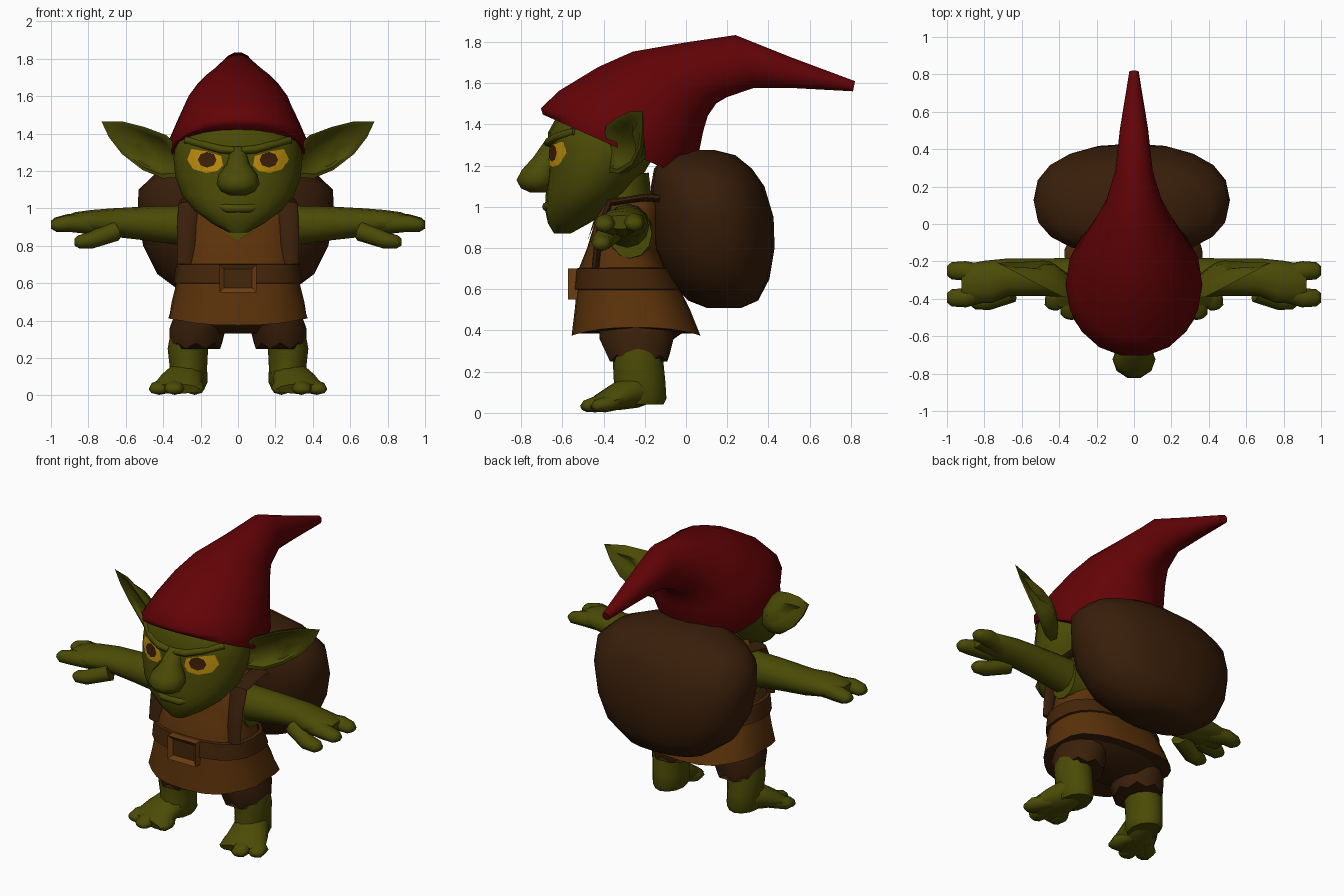
import bpy, bmesh, math
from mathutils import Vector
from mathutils.bvhtree import BVHTree

if "Cube" in bpy.data.objects:
    bpy.data.objects.remove(bpy.data.objects["Cube"])


def mat(name, r, g, b):
    m = bpy.data.materials.new(name)
    m.diffuse_color = (r, g, b, 1)
    m.use_nodes = True
    m.node_tree.nodes["Principled BSDF"].inputs["Base Color"].default_value = m.diffuse_color
    return m


SKIN = mat("olive skin", .07, .07, .002)
RED = mat("red felt", .125, .001, .002)
TUNIC = mat("brown tunic", .105, .032, .003)
DARK = mat("dark brown cloth", .042, .014, .003)
SACK = mat("sack brown", .040, .013, .003)
BELT = mat("belt leather", .060, .019, .003)
BUCKLE = mat("buckle", .15, .048, .006)
YELLOW = mat("eye yellow", .52, .27, .004)
PUPIL = mat("pupil brown", .05, .014, .003)


def finish(name, bm, material, mirror=False, angle=45, closed=True):
    if closed:
        bmesh.ops.recalc_face_normals(bm, faces=bm.faces)
    me = bpy.data.meshes.new(name)
    bm.to_mesh(me)
    bm.free()
    me.materials.append(material)
    ob = bpy.data.objects.new(name, me)
    bpy.context.collection.objects.link(ob)
    bpy.ops.object.select_all(action='DESELECT')
    bpy.context.view_layer.objects.active = ob
    ob.select_set(True)
    bpy.ops.object.shade_smooth_by_angle(angle=math.radians(angle))
    if mirror:
        ob.modifiers.new("mirror", 'MIRROR').use_mirror_merge = False
    return ob


def ellipse(c, u, v, n=16, p=2.0):
    """Superellipse ring around c with half axes u and v."""
    pts = []
    for i in range(n):
        a = 2 * math.pi * i / n
        ca, sa = math.cos(a), math.sin(a)
        pts.append(Vector(c) + Vector(u) * math.copysign(abs(ca) ** (2 / p), ca)
                   + Vector(v) * math.copysign(abs(sa) ** (2 / p), sa))
    return pts


def level(z, y0, y1, w, x=0, n=16, p=2.0):
    """Horizontal ring from y0 (front) to y1 (back), half width w."""
    return ellipse((x, (y0 + y1) / 2, z), (w, 0, 0), (0, (y1 - y0) / 2, 0), n, p)


def loft(name, rings, material, caps=(True, True), **kw):
    bm = bmesh.new()
    vs = [[bm.verts.new(q) for q in r] for r in rings]
    n = len(vs[0])
    for a, b in zip(vs, vs[1:]):
        for i in range(n):
            bm.faces.new((a[i], a[(i + 1) % n], b[(i + 1) % n], b[i]))
    for ring, cap in ((vs[0], caps[0]), (vs[-1], caps[1])):
        if cap:
            bm.faces.new(ring)
    return finish(name, bm, material, **kw)


def tube(name, path, material, n=8, **kw):
    """Tube along (x, y, z, half width, half height) points."""
    rings, pts = [], [Vector(q[:3]) for q in path]
    for i, q in enumerate(path):
        t = (pts[min(i + 1, len(pts) - 1)] - pts[max(i - 1, 0)]).normalized()
        ref = Vector((0, 0, 1)) if abs(t.z) < .8 else Vector((0, math.copysign(1, t.z), 0))
        side = t.cross(ref).normalized()
        rings.append(ellipse(pts[i], side * q[3], side.cross(t) * q[4], n))
    return loft(name, rings, material, **kw)


def plate(name, outline, target, gap, material, mirror=False):
    """Thin plate of (x, z) points laid on the front of a target."""
    me = target.data
    tree = BVHTree.FromPolygons([v.co for v in me.vertices], [p.vertices for p in me.polygons])
    cx = sum(q[0] for q in outline) / len(outline)
    cz = sum(q[1] for q in outline) / len(outline)
    bm = bmesh.new()

    def lay(x, z):
        hit = tree.ray_cast(Vector((x, -3, z)), Vector((0, 1, 0)))[0]
        return bm.verts.new((x, (hit.y if hit else -.5) - gap, z))
    rings = [[lay(cx + (x - cx) * k, cz + (z - cz) * k) for x, z in outline] for k in (1, .66, .33)]
    mid, n = lay(cx, cz), len(outline)
    for i in range(n):
        j = (i + 1) % n
        for a, b in zip(rings, rings[1:]):
            bm.faces.new((a[i], a[j], b[j], b[i]))
        bm.faces.new((rings[2][i], rings[2][j], mid))
    bmesh.ops.recalc_face_normals(bm, faces=bm.faces)
    if sum(f.normal.y for f in bm.faces) > 0:
        bmesh.ops.reverse_faces(bm, faces=bm.faces)
    return finish(name, bm, material, mirror, closed=False)


# Head, nose, brows, lip and neck
head = loft("head", [level(*r, n=20, p=2.15) for r in (
    (.87, -.64, -.56, .05), (.92, -.67, -.47, .14), (.99, -.685, -.36, .235),
    (1.07, -.68, -.27, .30), (1.17, -.67, -.2, .335), (1.27, -.665, -.14, .345),
    (1.36, -.67, -.12, .33), (1.45, -.62, -.14, .27))], SKIN)
loft("nose", [level(*r, n=10) for r in (
    (1.33, -.68, -.6, .035), (1.24, -.745, -.6, .06), (1.18, -.80, -.62, .105),
    (1.13, -.828, -.62, .115), (1.09, -.805, -.64, .09), (1.07, -.76, -.67, .045))], SKIN, angle=70)
tube("brow", [(.02, -.665, 1.31, .025, .02), (.09, -.66, 1.315, .028, .022),
              (.18, -.62, 1.34, .028, .022), (.28, -.54, 1.365, .015, .02)], SKIN, mirror=True, angle=80)
tube("lip", [(-.13, -.64, 1.02, .01, .01), (-.06, -.68, 1.0, .018, .022),
             (.06, -.68, 1.0, .018, .022), (.13, -.64, 1.02, .01, .01)], SKIN, angle=80)
tube("neck", [(0, -.28, .8, .2, .14), (0, -.32, 1.15, .18, .14)], SKIN, n=12)

# Eyes
plate("eye", [(.08, 1.23), (.09, 1.28), (.17, 1.305), (.25, 1.318), (.272, 1.26), (.24, 1.21),
              (.17, 1.19), (.11, 1.20)], head, .007, YELLOW, True)
plate("pupil", [(.165 + .05 * math.cos(a * math.pi / 4), 1.26 + .042 * math.sin(a * math.pi / 4))
                for a in range(8)], head, .012, PUPIL, True)

# Ears: cupped leaf with rim, hollow front and a back that thins to the tip
rim = [Vector(q) for q in ((.30, -.40, 1.30), (.38, -.39, 1.39), (.50, -.33, 1.435), (.62, -.265, 1.465),
                           (.73, -.21, 1.465), (.69, -.21, 1.38), (.62, -.22, 1.29), (.51, -.26, 1.205),
                           (.40, -.33, 1.16), (.30, -.38, 1.17))]
core = Vector((.47, -.29, 1.31))
ear = [[core.lerp(q, k) + Vector((0, d * min(1, 1.6 * (.75 - q.x) / .45), 0)) for q in rim]
       for k, d in ((.3, .05), (.72, .03), (.85, -.005), (1, 0), (.97, .04), (.7, .085), (.3, .1))]
loft("ear", ear, SKIN, mirror=True)

# Hat: rings tilt from the brim to the trailing point
hat = []
for y0, z0, y1, z1, w in ((-.70, 1.45, .0, 1.14, .355), (-.71, 1.48, .07, 1.27, .365),
                          (-.62, 1.565, .09, 1.37, .325), (-.43, 1.68, .11, 1.44, .28),
                          (-.26, 1.755, .15, 1.50, .225), (0, 1.80, .20, 1.53, .155),
                          (.24, 1.835, .33, 1.575, .10), (.5, 1.73, .52, 1.575, .075),
                          (.82, 1.61, .81, 1.56, .025)):
    hat.append(ellipse((0, (y0 + y1) / 2, (z0 + z1) / 2), (w, 0, 0),
                       (0, (y1 - y0) / 2, (z1 - z0) / 2), 18, 2.05))
loft("hat", hat, RED, angle=60)

# Tunic with a wavy flared hem, dark underneath
tunic_rings = [level(*r, n=24, p=2.5) for r in (
    (1.045, -.38, -.14, .25), (1.0, -.42, -.11, .29), (.9, -.45, -.12, .30), (.8, -.48, -.14, .295),
    (.7, -.52, -.1, .31), (.6, -.53, -.03, .33), (.5, -.54, .02, .355), (.395, -.555, .07, .375))]
for i, v in enumerate(tunic_rings[-1]):
    v.z += .02 * math.cos(math.pi * i / 6)
    v.x *= 1 + .02 * (i % 3 - 1)
tunic = loft("tunic", tunic_rings, TUNIC)
tunic.data.materials.append(DARK)
for f in tunic.data.polygons:
    f.material_index = int(f.normal.z < -.8)
plate("neckline", [(-.15, .95), (0, .95), (.15, .95), (.08, .88), (0, .83), (-.08, .88)],
      tunic, .008, SKIN)

# Belt and buckle frame
loft("belt", [level(*r, n=24, p=2.5) for r in (
    (.705, -.51, -.09, .31), (.70, -.535, -.07, .33), (.60, -.545, -.02, .345), (.595, -.52, -.03, .32))],
     BELT, caps=(False, False))
bm = bmesh.new()
bmesh.ops.create_cube(bm, size=1)
for v in bm.verts:
    v.co = (v.co.x * .2, -.545 + v.co.y * .055, .625 + v.co.z * .15)
front = [f for f in bm.faces if f.normal.y < -.9]
bmesh.ops.inset_region(bm, faces=front, thickness=.035)
for v in {v for f in front for v in f.verts}:
    v.co.y += .02
buckle = finish("buckle", bm, BUCKLE, angle=30)
buckle.data.materials.append(BELT)
for f in buckle.data.polygons:
    f.material_index = int(f.normal.y < -.9 and f.center.y > -.56)

# Shorts with ragged hems
loft("shorts_seat", [level(.5, -.46, 0, .31, p=2.5), level(.4, -.44, 0, .32, p=2.5),
                     level(.33, -.34, -.1, .2, p=2.5)], DARK)
leg = [level(.46, -.42, -.06, .15, x=.18), level(.36, -.42, -.06, .15, x=.215),
       level(.265, -.38, -.08, .14, x=.225)]
for i, v in enumerate(leg[-1]):
    v.z += .016 * (-1) ** i
loft("shorts_leg", leg, DARK, mirror=True)

# Legs, feet and toes
loft("leg", [level(*r, x=x, n=12) for x, r in (
    (.25, (.34, -.36, -.11, .11)), (.268, (.25, -.355, -.11, .108)), (.265, (.15, -.35, -.1, .10)),
    (.263, (.07, -.36, -.095, .10)), (.263, (.04, -.34, -.11, .085)))], SKIN, mirror=True, angle=60)
tube("foot", [(.265, -.16, .10, .06, .05), (.275, -.24, .11, .10, .085), (.305, -.33, .08, .12, .068),
              (.325, -.41, .05, .135, .045), (.335, -.45, .035, .13, .028)],
     SKIN, n=12, mirror=True, angle=60)
for name, x, y in (("inner_toe", .235, -.465), ("middle_toe", .345, -.505), ("outer_toe", .43, -.455)):
    tube(name, [(.29 + (x - .29) * .5, -.33, .06, .045, .045), (x - .005, y + .06, .04, .056, .038),
                (x, y + .015, .032, .048, .028), (x + .003, y, .025, .028, .015)],
         SKIN, mirror=True, angle=70)

# Arms, hands and fingers
tube("arm", [(.2, -.28, .90, .11, .12), (.31, -.285, .91, .105, .105), (.5, -.285, .92, .10, .09),
             (.68, -.285, .925, .10, .075), (.78, -.31, .928, .115, .064), (.87, -.315, .93, .105, .05),
             (.92, -.315, .925, .085, .034)], SKIN, n=12, mirror=True, angle=60)
tube("underarm", [(.2, -.27, .87, .115, .13), (.305, -.27, .87, .105, .12)], SKIN, n=12, mirror=True)
for name, x, y, z in (("back_finger", 1.0, -.25, .915), ("front_finger", 1.0, -.395, .91),
                      ("thumb", .875, -.41, .82)):
    tube(name, [(x - .22, -.31 + (y + .31) * .5, z + (.92 - z) * .6, .06, .055),
                (x - .09, y, z + .01, .052, .045), (x - .025, y, z, .046, .036),
                (x, y, z, .025, .018)], SKIN, mirror=True, angle=70)

# Sack and shoulder straps
loft("sack", [level(*r, x=-.012, n=20, p=2.3) for r in (
    (.51, .1, .27, .13), (.545, .01, .35, .28), (.65, -.09, .405, .42), (.8, -.155, .43, .495),
    (.95, -.17, .425, .525), (1.1, -.17, .38, .52), (1.185, -.155, .32, .43), (1.25, -.1, .24, .27),
    (1.275, -.02, .14, .1))], SACK, angle=60)
tube("strap", [(.25, .0, 1.03, .05, .018), (.255, -.2, 1.045, .055, .018), (.265, -.37, 1.02, .055, .018),
               (.275, -.415, .9, .05, .018), (.275, -.43, .8, .05, .018),
               (.28, -.44, .70, .045, .018)], DARK, mirror=True)
